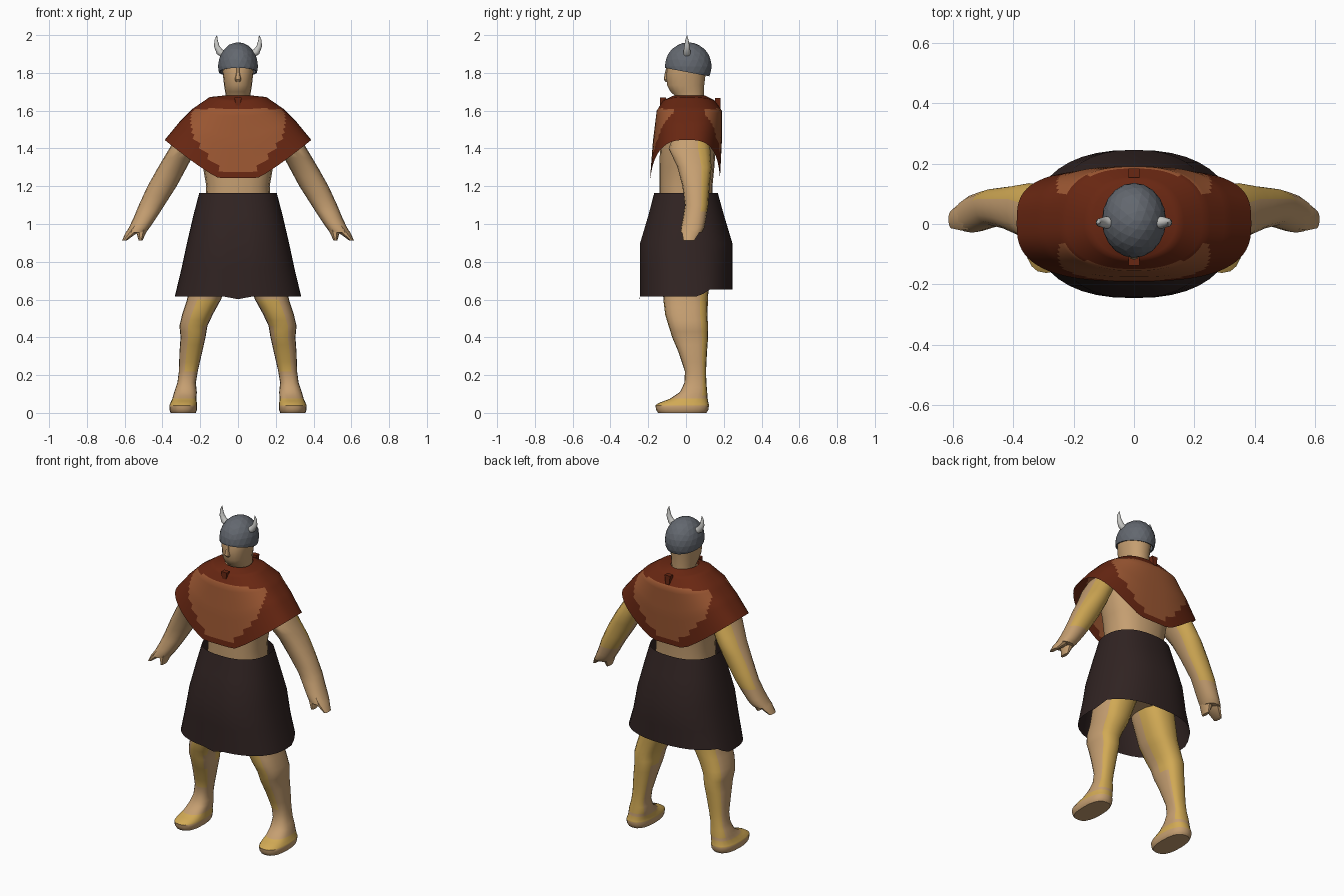
import bpy, bmesh, math
from mathutils import Vector

if "Cube" in bpy.data.objects:
    bpy.data.objects.remove(bpy.data.objects["Cube"])


def material(name, rgb):
    m = bpy.data.materials.new(name)
    m.diffuse_color = (*rgb, 1)
    m.use_nodes = True
    m.node_tree.nodes["Principled BSDF"].inputs["Base Color"].default_value = m.diffuse_color
    return m


SKIN = material("tan skin", (0.56, 0.345, 0.165))
GOLD = material("golden skin", (0.64, 0.40, 0.09))
RUST = material("dark rust cloth", (0.14, 0.020, 0.006))
ORANGE = material("light rust cloth", (0.33, 0.095, 0.032))
DARK = material("dark brown cloth", (0.030, 0.017, 0.016))
STEEL = material("grey steel", (0.125, 0.138, 0.16))
HORN = material("pale horn", (0.58, 0.58, 0.56))


def finish(name, bm, mats, rule=None, angle=40):
    bmesh.ops.recalc_face_normals(bm, faces=bm.faces)
    bm.normal_update()
    if rule:
        for f in bm.faces:
            f.material_index = int(rule(f.calc_center_median(), f.normal))
    me = bpy.data.meshes.new(name)
    bm.to_mesh(me)
    bm.free()
    for m in mats:
        me.materials.append(m)
    ob = bpy.data.objects.new(name, me)
    bpy.context.collection.objects.link(ob)
    if angle:
        bpy.ops.object.select_all(action='DESELECT')
        ob.select_set(True)
        bpy.context.view_layer.objects.active = ob
        bpy.ops.object.shade_smooth_by_angle(angle=math.radians(angle))
    return ob


def spow(v, p):
    return math.copysign(abs(v) ** p, v)


def bridge(name, rings, mats, rule=None, caps=True, angle=40):
    """Joins rings of points into a skin."""
    bm = bmesh.new()
    vs = [[bm.verts.new(p) for p in r] for r in rings]
    n = len(vs[0])
    for a, b in zip(vs, vs[1:]):
        for i in range(n):
            j = (i + 1) % n
            bm.faces.new((a[i], a[j], b[j], b[i]))
    if caps:
        bm.faces.new(vs[0])
        bm.faces.new(vs[-1])
    return finish(name, bm, mats, rule, angle)


def refine(keys, steps):
    """Linear in-between keys for finer colour borders."""
    out = []
    for a, b in zip(keys, keys[1:]):
        out += [[p + (q - p) * k / steps for p, q in zip(a, b)] for k in range(steps)]
    return out + [list(keys[-1])]


def loft(name, keys, side=1, n=16, e=2.2, mats=(SKIN,), rule=None, steps=1):
    """keys: z, centre x, centre y, radius x, radius y"""
    rings = []
    for z, cx, cy, rx, ry in refine(keys, steps):
        rings.append([(side * (cx + rx * spow(math.cos(t), 2 / e)),
                       cy + ry * spow(math.sin(t), 2 / e), z)
                      for t in [2 * math.pi * i / n for i in range(n)]])
    return bridge(name, rings, mats, rule)


# torso and head
loft("torso", [(0.76, 0, 0, .13, .10), (0.95, 0, 0, .19, .135), (1.1, 0, 0, .175, .14),
               (1.2, 0, 0, .168, .14), (1.3, 0, .005, .185, .145), (1.42, 0, .01, .215, .148),
               (1.52, 0, .015, .22, .135), (1.6, 0, .02, .17, .11), (1.66, 0, .02, .08, .08)],
     n=20, e=2.4)
loft("head", [(1.62, 0, .025, .065, .07), (1.675, 0, .02, .064, .075), (1.70, 0, .007, .068, .09),
              (1.735, 0, -.002, .074, .10), (1.79, 0, 0, .08, .105), (1.83, 0, .005, .085, .105),
              (1.9, 0, .01, .07, .09)], n=18)
loft("nose", [(1.752, 0, -.098, .012, .010), (1.765, 0, -.104, .017, .014),
              (1.80, 0, -.103, .009, .009), (1.83, 0, -.098, .008, .006)], n=8)

LEG = [(0, .29, -.02, .066, .128), (.015, .29, -.02, .073, .138), (.04, .29, -.02, .074, .142),
       (.052, .288, -.013, .070, .132), (.075, .284, .015, .064, .10), (.11, .278, .04, .060, .072),
       (.16, .272, .05, .049, .058), (.22, .263, .05, .050, .056), (.32, .25, .036, .060, .075),
       (.40, .238, .022, .066, .095), (.46, .236, .012, .074, .104), (.52, .215, .002, .081, .112),
       (.60, .18, -.002, .090, .118), (.75, .14, 0, .105, .125), (.92, .105, 0, .10, .12)]
ARM = [(1.54, .20, .035, .05, .06), (1.47, .255, .025, .07, .09), (1.40, .29, .018, .073, .11),
       (1.30, .347, .045, .076, .09), (1.20, .402, .053, .077, .072), (1.10, .457, .056, .068, .062),
       (1.03, .494, .045, .060, .062), (.98, .523, .035, .055, .062), (.955, .54, .028, .053, .056)]
MITTEN = [(.99, .535, .035, .034, .055), (.955, .563, .025, .032, .048), (.912, .602, .015, .012, .03)]
THUMB = [(.99, .50, .030, .030, .045), (.955, .512, .02, .026, .042), (.912, .516, .01, .010, .028)]

for side, tag in ((1, "left"), (-1, "right")):
    def leg_gold(c, n, s=side):
        inner = n.x * s < 0.25
        if c.z < 0.1:
            return 0.042 < c.z < 0.08
        if n.y > 0:
            return n.y > 0.45 or (inner and c.z > 0.4)
        return n.y < -0.3 and -0.75 < n.x * s < 0.25 and 0.24 < c.z < 0.6

    def arm_gold(c, n):
        return n.y > 0.35 and 1.08 < c.z < 1.5

    loft(tag + "_leg", LEG, side, n=20, e=2.5, mats=(SKIN, GOLD), rule=leg_gold, steps=2)
    loft(tag + "_arm", ARM, side, n=16, mats=(SKIN, GOLD), rule=arm_gold, steps=2)
    loft(tag + "_fingers", MITTEN, side, n=10)
    loft(tag + "_thumb", THUMB, side, n=10)

# flared open kilt with a raised back hem and a small dip in front
kilt = []
for z, rx, ry in ((1.165, .205, .168), (1.05, .235, .20), (.9, .27, .245), (.76, .30, .245), (.615, .335, .245)):
    ring = []
    for i in range(40):
        t = 2 * math.pi * i / 40
        x, y = rx * spow(math.cos(t), .85), ry * spow(math.sin(t), .85)
        h = z
        if z < .7:
            h += .037 * min(1, max(0, (y - .07) / .05))
            if abs(x) < .01 and y < 0:
                h -= .013
        if abs(x) < .01 and y < 0 and .7 < z < 1.1:
            y += .006
        ring.append((x, y, h))
    kilt.append(ring)
bridge("kilt", kilt, (DARK,), caps=False, angle=35)

# shoulder cape: radius x, front depth, back depth, side height, centre height, roundness
CAPE = [(.075, .065, .10, 1.68, 1.68, 2), (.15, .12, .15, 1.672, 1.655, 2.2),
        (.24, .155, .19, 1.61, 1.60, 2.6), (.31, .175, .19, 1.54, 1.44, 3),
        (.388, .19, .18, 1.445, 1.243, 3.2)]
cape = []
for rx, front, back, zs, zc, e in refine(CAPE, 6):
    ring = []
    for i in range(72):
        t = 2 * math.pi * i / 72
        ee = e if math.sin(t) > 0 else 2 + (e - 2) * .6
        x = rx * spow(math.cos(t), 2 / ee)
        y = (back if math.sin(t) > 0 else front) * spow(math.sin(t), 2 / ee)
        w = max(0, (abs(x) / rx - .26) / .74) ** 1.15
        ring.append((x, y, zc + (zs - zc) * w))
    cape.append(ring)


def cape_patch(c, n):
    x = abs(c.x)
    shield = x < .25 and c.z > 1.255 + .2 * (x / .235) ** 1.6
    return abs(n.y) > .4 and c.z < 1.61 and (shield or (x < .1 and c.z < 1.247))


bridge("shoulder_cape", cape, (RUST, ORANGE), cape_patch, caps=False)

# small cloth ties at the collar
for name, y, z in (("front_tie", -.122, 1.643), ("back_tie", .168, 1.640)):
    bm = bmesh.new()
    bmesh.ops.create_cube(bm, size=1)
    for v in bm.verts:
        flare = 1.25 if v.co.z > 0 else .8
        v.co = Vector((v.co.x * .03 * flare, y + v.co.y * .03, z + v.co.z * .055))
    finish(name, bm, (RUST,), angle=0)

# faceted helmet, cut along a sloping brim
bm = bmesh.new()
bmesh.ops.create_icosphere(bm, subdivisions=3, radius=1)
for v in bm.verts:
    v.co = Vector((v.co.x * .106, .012 + v.co.y * .124, 1.835 + v.co.z * .127))
bmesh.ops.bisect_plane(bm, geom=bm.verts[:] + bm.edges[:] + bm.faces[:], plane_co=(0, .012, 1.803),
                       plane_no=(0, .19, 1), clear_inner=True)
helmet = finish("helmet", bm, (STEEL,), angle=0)
shell = helmet.modifiers.new("thickness", 'SOLIDIFY')
shell.thickness = .008

# curved tapering horns
HORN_PATH = [(.072, 1.897, .020), (.098, 1.912, .019), (.113, 1.942, .014),
             (.116, 1.973, .009), (.112, 1.999, .001)]
for side, tag in ((1, "left"), (-1, "right")):
    rings = []
    for k, (x, z, r) in enumerate(HORN_PATH):
        a, b = HORN_PATH[max(0, k - 1)], HORN_PATH[min(4, k + 1)]
        d = Vector((b[0] - a[0], 0, b[1] - a[1])).normalized()
        u = Vector((d.z, 0, -d.x))
        ring = []
        for i in range(12):
            t = 2 * math.pi * i / 12
            p = Vector((x, .005, z)) + u * r * math.cos(t) + Vector((0, r * math.sin(t), 0))
            ring.append((side * p.x, p.y, p.z))
        rings.append(ring)
    bridge(tag + "_horn", rings, (HORN,))
